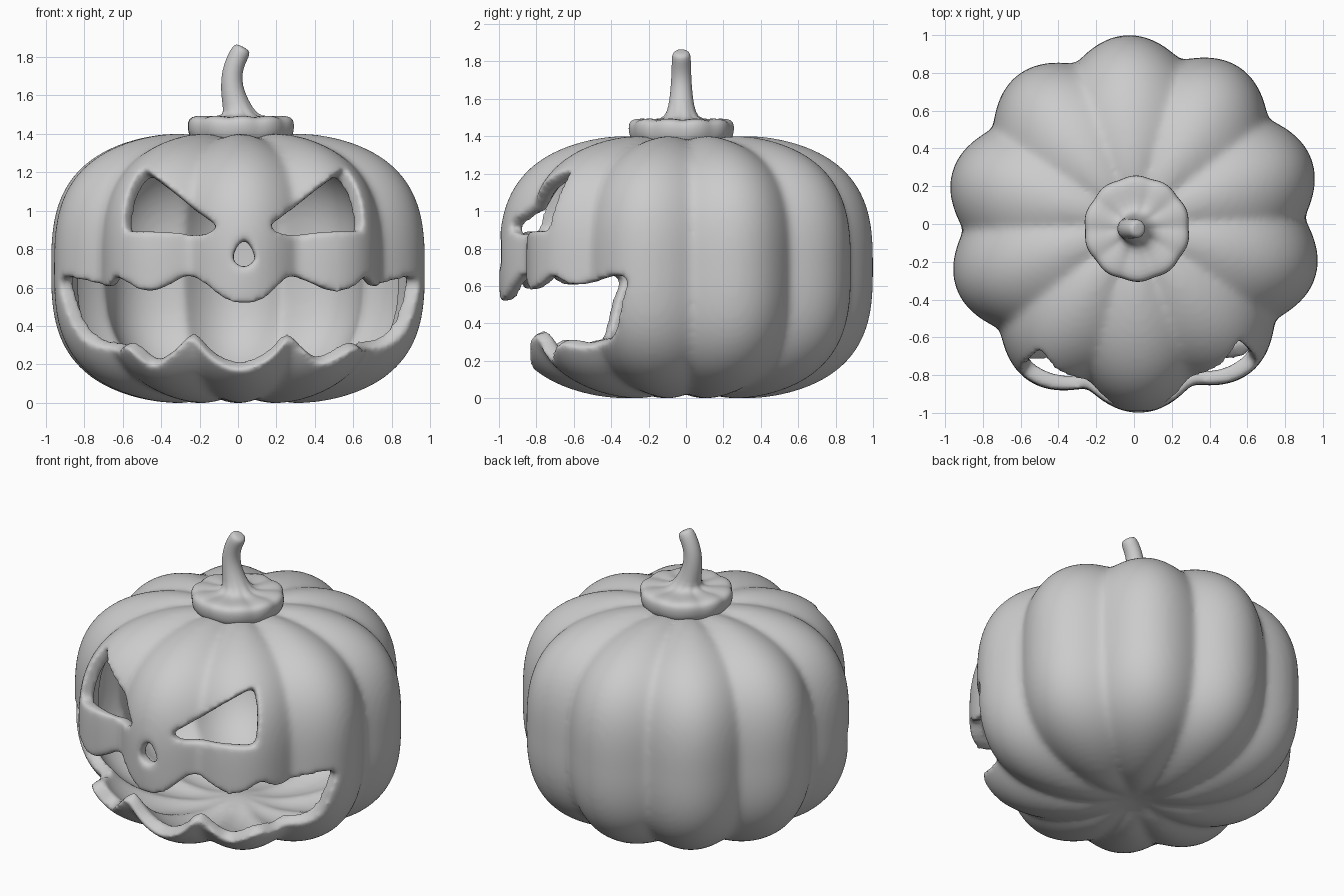
import bpy, bmesh
from math import sin, cos, pi, radians, sqrt, exp

if "Cube" in bpy.data.objects:
    bpy.data.objects.remove(bpy.data.objects["Cube"])

MID = 0.7        # half height of the body
FACE_X = 0.027   # centre line of the face
POW = 2.9        # squareness of the body profile
WALL = 0.96      # outlines are measured at mid wall


def new_object(name, bm, recalc=True):
    if recalc:
        bmesh.ops.recalc_face_normals(bm, faces=bm.faces[:])
    mesh = bpy.data.meshes.new(name)
    bm.to_mesh(mesh)
    bm.free()
    mesh.shade_smooth()
    ob = bpy.data.objects.new(name, mesh)
    bpy.context.collection.objects.link(ob)
    return ob


def loft(bm, rings):
    """Skin closed rings of points and cap both ends."""
    vs = [[bm.verts.new(p) for p in ring] for ring in rings]
    n = len(vs[0])
    faces = []
    for a, b in zip(vs, vs[1:]):
        for i in range(n):
            j = (i + 1) % n
            faces.append(bm.faces.new((a[i], a[j], b[j], b[i])))
    faces.append(bm.faces.new(vs[0][::-1]))
    faces.append(bm.faces.new(vs[-1]))
    bmesh.ops.recalc_face_normals(bm, faces=faces)
    return faces


def valley(theta):
    """0 on top of a lobe, 1 in the groove between two of the ten lobes."""
    return 1 - sqrt(sin(5 * (theta - radians(2))) ** 2 + 0.004)


def body_rings(rs, zs, n=200, m=90):
    rings = []
    for k in range(m):
        t = -pi / 2 + pi * (k + 0.15) / (m - 0.7)
        r = abs(cos(t)) ** (2 / POW)
        h = abs(sin(t)) ** (2 / POW) * (1 if t > 0 else -1)
        h *= 1 - 0.09 * exp(-(r / 0.22) ** 2)
        f = min(1, r / 0.35)
        ring = []
        for i in range(n):
            th = 2 * pi * i / n
            g = valley(th)
            rr = r * (1 - 0.1 * g) * rs
            ring.append((rr * cos(th), rr * sin(th),
                         MID + MID * h * zs * (1 - 0.04 * g * f)))
        rings.append(ring)
    return rings


# hollow lobed body: outer skin plus reversed inner skin
bm = bmesh.new()
loft(bm, body_rings(1.0, 1.025))
bmesh.ops.reverse_faces(bm, faces=loft(bm, body_rings(0.917, 0.915)))
body = new_object("pumpkin_body", bm, recalc=False)


def spline(pts, steps=5):
    """Closed Catmull-Rom curve through the points."""
    out, n = [], len(pts)
    for i in range(n):
        a, b, c, d = (pts[(i + k) % n] for k in (-1, 0, 1, 2))
        for s in range(steps):
            t = s / steps
            out.append(tuple(0.5 * (2 * b[k] + (c[k] - a[k]) * t
                       + (2 * a[k] - 5 * b[k] + 4 * c[k] - d[k]) * t * t
                       + (3 * b[k] - a[k] - 3 * c[k] + d[k]) * t ** 3) for k in (0, 1)))
    return out


def cut(name, outline):
    """Cut an x-z outline through the front wall, towards the body centre."""
    def at(k, y=None):
        ring = []
        for x, z in outline:
            x, h = x / WALL, (z - MID) / WALL
            big = 0.97 * (1 - (abs(h) / MID / 1.025) ** POW) ** (1 / POW)
            depth = -sqrt(max(big * big - x * x, 0.01))
            ring.append((x * k, depth * k if y is None else y, MID + h * k))
        return ring
    bm = bmesh.new()
    loft(bm, [at(0.75, -0.1), at(0.75), at(1.2), at(1.2, -2)])
    cutter = new_object(name, bm)
    cutter.hide_render = True
    cutter.display_type = 'WIRE'
    mod = body.modifiers.new(name, 'BOOLEAN')
    mod.operation = 'DIFFERENCE'
    mod.solver = 'EXACT'
    mod.object = cutter


# eyes, mirrored about the face centre line
eye = [(0.50, 1.195), (0.135, 0.92), (0.15, 0.893), (0.20, 0.882),
       (0.57, 0.885), (0.583, 0.90), (0.58, 1.00), (0.555, 1.10)]
for side, s in (("left", -1), ("right", 1)):
    cut("eye_cutter_" + side, [(FACE_X + s * x, z) for x, z in eye])

# nose
cut("nose_cutter", spline([(0.03, 0.845), (0.07, 0.80), (0.083, 0.74), (0.03, 0.708),
                           (-0.023, 0.74), (-0.01, 0.80)]))

# mouth: upper lip left to right, then lower lip back
upper = [(-0.86, 0.655), (-0.72, 0.605), (-0.66, 0.61), (-0.60, 0.655), (-0.46, 0.585),
         (-0.36, 0.615), (-0.28, 0.66), (-0.17, 0.62), (-0.07, 0.55), (0.03, 0.527),
         (0.13, 0.55), (0.27, 0.655), (0.37, 0.63), (0.48, 0.583), (0.57, 0.61),
         (0.635, 0.655), (0.70, 0.61), (0.76, 0.61), (0.875, 0.655)]
lower = [(0.865, 0.52), (0.825, 0.39), (0.755, 0.305), (0.66, 0.275), (0.58, 0.31),
         (0.43, 0.228), (0.36, 0.26), (0.27, 0.33), (0.16, 0.25), (0.01, 0.20),
         (-0.13, 0.24), (-0.25, 0.33), (-0.34, 0.26), (-0.43, 0.222), (-0.55, 0.31),
         (-0.63, 0.27), (-0.73, 0.305), (-0.80, 0.39), (-0.845, 0.52)]
cut("mouth_cutter", spline(upper + lower, 4))

# round all the cut rims
rem = body.modifiers.new("soft_rims", 'REMESH')
rem.mode = 'VOXEL'
rem.voxel_size = 0.017
rem.use_smooth_shade = True
smo = body.modifiers.new("relax", 'SMOOTH')
smo.factor = 0.5
smo.iterations = 9

# stem with its lobed cap: centre x, z, radius, tilt, lobe depth
sections = [(0.015, 1.34, 0.24, 0, 0.0), (0.015, 1.39, 0.272, 0, 0.03),
            (0.015, 1.42, 0.282, 0, 0.04), (0.015, 1.465, 0.284, 0, 0.04),
            (0.015, 1.49, 0.268, 0, 0.05), (0.015, 1.497, 0.22, 0, 0.05),
            (0.015, 1.49, 0.14, 0, 0.04), (0.012, 1.50, 0.088, 0, 0.02),
            (-0.014, 1.56, 0.068, -0.3, 0), (-0.033, 1.64, 0.058, -0.12, 0),
            (-0.033, 1.72, 0.053, 0.18, 0), (-0.008, 1.79, 0.051, 0.45, 0),
            (0.019, 1.837, 0.050, 0.5, 0), (0.025, 1.85, 0.036, 0.5, 0),
            (0.026, 1.853, 0.012, 0.5, 0)]
rings = []
for cx, z, r, tilt, lobe in sections:
    ring = []
    for i in range(60):
        th = 2 * pi * i / 60
        rr = r * (1 - lobe * valley(th))
        ring.append((cx + rr * cos(th) * cos(tilt), -0.025 + rr * sin(th),
                     z - rr * cos(th) * sin(tilt) - 0.2 * lobe * valley(th)))
    rings.append(ring)
bm = bmesh.new()
loft(bm, rings)
stem = new_object("stem", bm)
sub = stem.modifiers.new("smooth", 'SUBSURF')
sub.levels = sub.render_levels = 1
